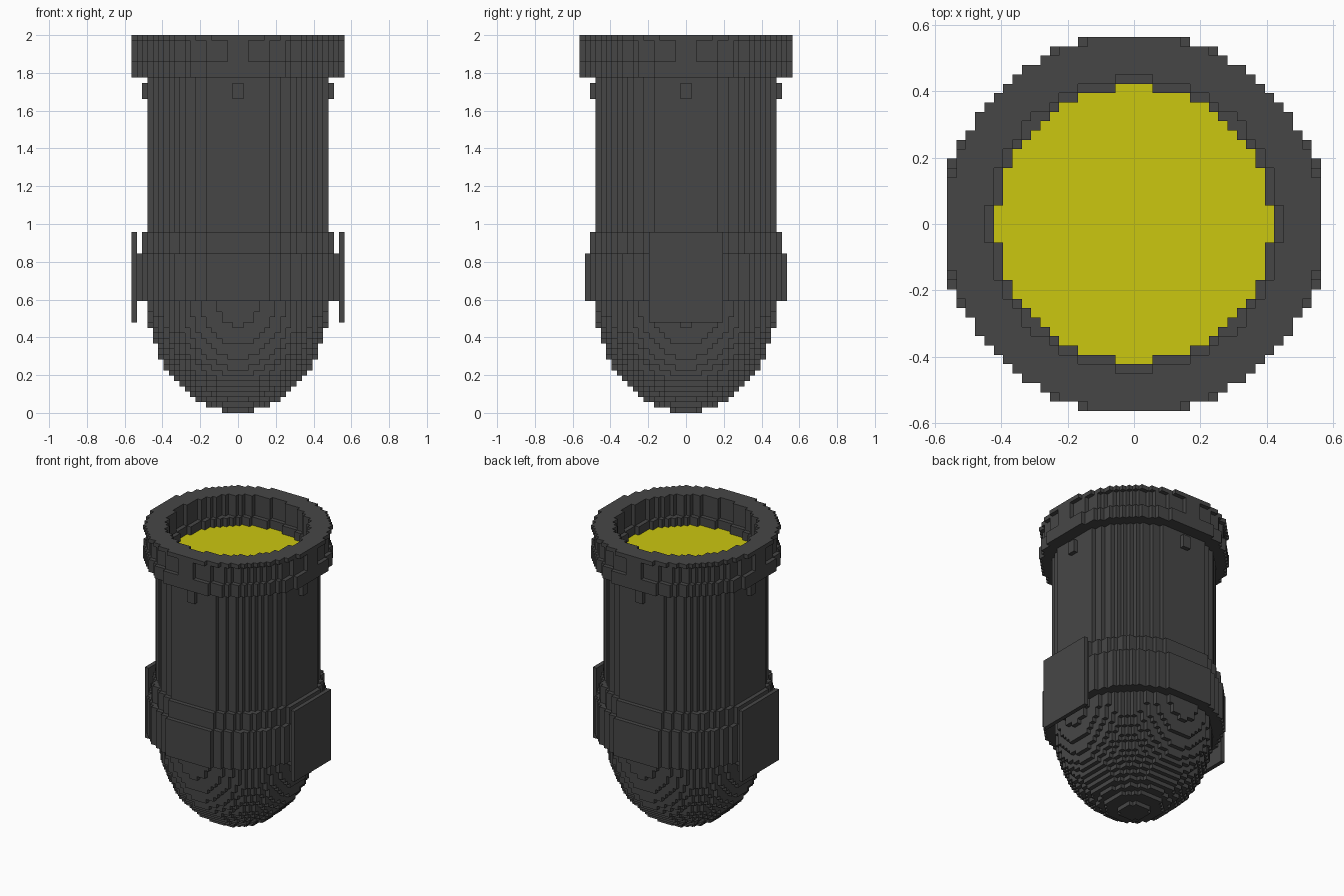
import bpy
import math
from itertools import groupby

UNIT = 2 / 71  # edge length of one block

cube = bpy.data.objects.get("Cube")
if cube:
    bpy.data.objects.remove(cube, do_unlink=True)


def make_material(name, rgb):
    mat = bpy.data.materials.new(name)
    mat.use_nodes = True
    mat.diffuse_color = (*rgb, 1)
    bsdf = mat.node_tree.nodes["Principled BSDF"]
    bsdf.inputs["Base Color"].default_value = (*rgb, 1)
    bsdf.inputs["Roughness"].default_value = 0.8
    return mat


dark_grey = make_material("dark grey", (0.062, 0.062, 0.062))
yellow = make_material("yellow", (0.6, 0.57, 0.005))


def disc(radius, hole=0):
    """Block cells whose centres lie between two radii."""
    span = range(-21, 21)
    return {(x, y) for x in span for y in span
            if hole < math.hypot(x + 0.5, y + 0.5) <= radius}


def slab(x0, x1, y0, y1):
    return {(x, y) for x in range(x0, x1) for y in range(y0, y1)}


def quarter_turn(cells):
    return {(-1 - y, x) for x, y in cells}


def strips(cells, axis):
    """Join neighbouring cells along an axis into (line, start, end)."""
    lines = sorted((c[1 - axis], c[axis]) for c in cells)
    for _, run in groupby(enumerate(lines), lambda p: (p[1][0], p[1][1] - p[0])):
        run = [p[1] for p in run]
        yield run[0][0], run[0][1], run[-1][1] + 1


def stepped_part(name, layers, material):
    """Skin a stack of (bottom, top, cells) layers with flat block faces."""
    verts, faces, index = [], [], {}

    def quad(points, flip):
        face = []
        for p in points:
            if p not in index:
                index[p] = len(verts)
                verts.append([c * UNIT for c in p])
            face.append(index[p])
        faces.append(face[::-1] if flip else face)

    for i, (z0, z1, cells) in enumerate(layers):
        # Side walls
        for d in (-1, 1):
            edge = {c for c in cells if (c[0] + d, c[1]) not in cells}
            for x, a, b in strips(edge, 1):
                x += d > 0
                quad([(x, a, z0), (x, b, z0), (x, b, z1), (x, a, z1)], d < 0)
            edge = {c for c in cells if (c[0], c[1] + d) not in cells}
            for y, a, b in strips(edge, 0):
                y += d > 0
                quad([(a, y, z0), (b, y, z0), (b, y, z1), (a, y, z1)], d > 0)
        # Exposed tops and undersides
        above = layers[i + 1][2] if i + 1 < len(layers) else set()
        below = layers[i - 1][2] if i else set()
        for z, hidden, flip in ((z1, above, False), (z0, below, True)):
            for y, a, b in strips(cells - hidden, 0):
                quad([(a, y, z), (b, y, z), (b, y + 1, z), (a, y + 1, z)], flip)

    mesh = bpy.data.meshes.new(name)
    mesh.from_pydata(verts, [], faces)
    mesh.materials.append(material)
    obj = bpy.data.objects.new(name, mesh)
    bpy.context.collection.objects.link(obj)
    return obj


# Rounded bottom bowl, one layer per block
BOWL = 21
bowl = []
for z in range(BOWL):
    drop = (BOWL - z - 0.5) / 20.9
    bowl.append((z, z + 1, disc(16.95 * math.sqrt(1 - drop * drop))))
stepped_part("bottom_bowl", bowl, dark_grey)

# Two-step collar and the straight barrel
stepped_part("collar", [(BOWL, 30, disc(19.45)), (30, 34, disc(18.45))], dark_grey)
stepped_part("barrel", [(34, 63, disc(17.45))], dark_grey)

# Flat plates on both sides of the collar
for name, x in (("left_plate", 19), ("right_plate", -20)):
    stepped_part(name, [(17, 34, slab(x, x + 1, -7, 7))], dark_grey)

# Small tabs under the rim, one on each side
tab = slab(-1, 1, 16, 18)
for side in ("back", "right", "front", "left"):
    stepped_part(side + "_tab", [(59, 62, tab)], dark_grey)
    tab = quarter_turn(tab)

# Hollow rim: wide base, recessed band with ribs, thin top lip
ribs = slab(-2, 2, -20, 20)
ribs |= quarter_turn(ribs)
stepped_part("rim", [
    (63, 66, disc(20.4, 14.7)),
    (66, 70, disc(19.5, 15.7) | (ribs & disc(20.2, 15.7))),
    (70, 71, disc(20.2, 15.7)),
], dark_grey)

# Bright disc set down inside the rim
stepped_part("lens", [(63, 64, disc(14.7))], yellow)
